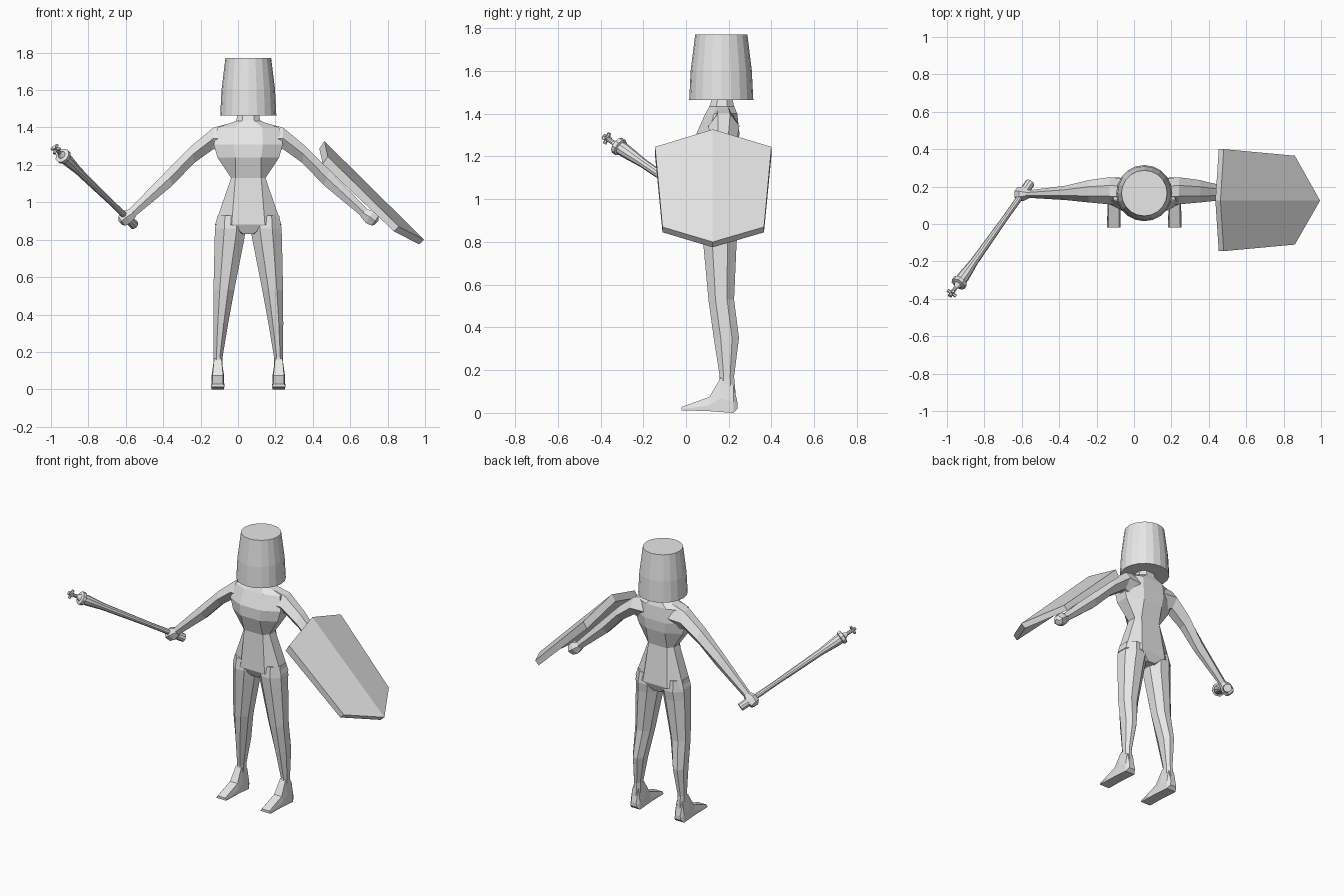
import bpy, bmesh, math
from mathutils import Vector

if "Cube" in bpy.data.objects:
    bpy.data.objects.remove(bpy.data.objects["Cube"])

CX = 0.055                       # symmetry plane of the body
grey = bpy.data.materials.new("plain grey")
grey.diffuse_color = (0.8, 0.8, 0.8, 1)
grey.use_nodes = True
grey.node_tree.nodes["Principled BSDF"].inputs["Base Color"].default_value = grey.diffuse_color


def loft(name, rings):
    """Skin a list of equal-length point rings and cap both ends."""
    bm = bmesh.new()
    rows = [[bm.verts.new(p) for p in r] for r in rings]
    n = len(rows[0])
    for a, b in zip(rows, rows[1:]):
        for i in range(n):
            j = (i + 1) % n
            bm.faces.new((a[i], a[j], b[j], b[i]))
    bm.faces.new(rows[0])
    bm.faces.new(rows[-1])
    bmesh.ops.recalc_face_normals(bm, faces=bm.faces)
    me = bpy.data.meshes.new(name)
    bm.to_mesh(me)
    bm.free()
    me.materials.append(grey)
    ob = bpy.data.objects.new(name, me)
    bpy.context.collection.objects.link(ob)
    return ob


def flat_ring(z, x0, x1, y0, y1, f=0.5):
    """Horizontal eight-sided section inside a rectangle."""
    cx, cy, hx, hy = (x0 + x1) / 2, (y0 + y1) / 2, (x1 - x0) / 2, (y1 - y0) / 2
    sx = [1, 1, f, -f, -1, -1, -f, f]
    sy = [-.45, .45, 1, 1, .45, -.45, -1, -1]
    return [(cx + a * hx, cy + b * hy, z) for a, b in zip(sx, sy)]


def turned(name, start, end, profile, sides):
    """Lathe a (distance fraction, radius) profile between two points."""
    a, d = Vector(start), Vector(end) - Vector(start)
    q = d.to_track_quat('Z', 'Y')
    return loft(name, [[a + d * t + q @ Vector((r * math.cos(k * math.tau / sides),
                                               r * math.sin(k * math.tau / sides), 0))
                        for k in range(sides)] for t, r in profile])


# Helmet: tapered bucket
turned("helmet", (CX, .165, 1.465), (CX, .165, 1.772),
       [(0, .15), (.45, .143), (1, .122)], 20)

# Torso from neck to crotch: z, half width, front y, back y, flat part
torso = [(1.48, .055, .125, .215, .5), (1.435, .065, .11, .225, .5),
         (1.40, .165, .09, .24, .45), (1.31, .185, .05, .25, .42),
         (1.24, .165, .05, .245, .42), (1.13, .092, .085, .22, .75),
         (.88, .178, .075, .25, .5), (.83, .05, .10, .23, .5)]
loft("torso", [flat_ring(z, CX - w, CX + w, a, b, f) for z, w, a, b, f in torso])

# Limb sections measured outward from the symmetry plane
leg = [(.93, .03, .165, .085, .235), (.86, .012, .178, .075, .245),
       (.80, .022, .180, .08, .237), (.53, .075, .186, .105, .225),
       (.35, .108, .187, .13, .248), (.17, .138, .185, .158, .225),
       (.06, .135, .19, .15, .235)]
# y, sole z, top z, sole half width, top half width
foot = [(.242, .02, .045, .022, .018), (.222, .0, .13, .034, .022),
        (.162, .004, .165, .034, .02), (.11, .008, .075, .034, .028),
        (-.02, .012, .028, .036, .028)]
# top x, top z, bottom x, bottom z, front y, back y
arm = [(.07, 1.43, .10, 1.25, .10, .24), (.185, 1.40, .185, 1.285, .105, .25),
       (.30, 1.305, .29, 1.21, .115, .235), (.435, 1.17, .405, 1.09, .128, .205),
       (.635, .965, .605, .925, .14, .18)]
hand = [(.625, .965, .60, .925, .14, .18), (.67, .955, .628, .89, .122, .198),
        (.695, .925, .66, .875, .122, .198), (.695, .90, .675, .88, .14, .18)]


def arm_ring(s, xt, zt, xb, zb, y0, y1):
    """Six-sided section across a sloping arm."""
    m = (y0 + y1) / 2
    q = (y1 - y0) / 5
    pts = [(0, m - q), (0, m + q), (.5, y1), (1, m + q), (1, m - q), (.5, y0)]
    return [(CX + s * (xt + (xb - xt) * t), y, zt + (zb - zt) * t) for t, y in pts]


for s, side in ((-1, "right"), (1, "left")):
    loft(side + "_leg", [flat_ring(z, CX + s * i, CX + s * o, a, b, .4)
                         for z, i, o, a, b in leg])
    fx = CX + s * .163
    loft(side + "_foot", [[(fx - w, y, z0), (fx + w, y, z0),
                           (fx + w, y, z0 * .6 + z1 * .4), (fx + v, y, z1),
                           (fx - v, y, z1), (fx - w, y, z0 * .6 + z1 * .4)]
                          for y, z0, z1, w, v in foot])
    loft(side + "_arm", [arm_ring(s, *r) for r in arm])
    loft(side + "_hand", [arm_ring(s, *r) for r in hand])

# Mace: grip, swelling shaft, collar and thin spike
butt, tip = Vector((-.555, .22, .88)), Vector((-.985, -.385, 1.295))
turned("mace", butt, tip,
       [(0, .026), (.11, .026), (.115, .017), (.3, .016), (.7, .022), (.83, .032),
        (.865, .032), (.87, .042), (.895, .042), (.9, .022), (.925, .011), (1, .011)], 10)
# Small crossed studs on the spike
axis = (tip - butt).normalized()
u = axis.cross(Vector((0, 0, 1))).normalized()
for i, d in enumerate((u, axis.cross(u))):
    c = butt.lerp(tip, .975)
    turned(f"mace_stud_{i}", c - d * .028, c + d * .028, [(0, .009), (1, .009)], 6)

# Shield: six-sided slab folded along its centre line
Y = .125
outer = [(.462, Y, 1.327), (.48, .40, 1.245), (.86, .365, .87),
         (.995, Y, .80), (.86, -.11, .87), (.48, -.145, 1.245)]
inner = [(x - .027, y, z - .025 - .015 * (z > 1)) for x, y, z in outer]
bm = bmesh.new()
o, n = [[bm.verts.new(p) for p in ring] for ring in (outer, inner)]
for ring in (o, n):
    bm.faces.new(ring[:4])
    bm.faces.new([ring[0], ring[3], ring[4], ring[5]])
for i in range(6):
    j = (i + 1) % 6
    bm.faces.new((o[i], o[j], n[j], n[i]))
bmesh.ops.recalc_face_normals(bm, faces=bm.faces)
me = bpy.data.meshes.new("shield")
bm.to_mesh(me)
bm.free()
me.materials.append(grey)
bpy.context.collection.objects.link(bpy.data.objects.new("shield", me))
